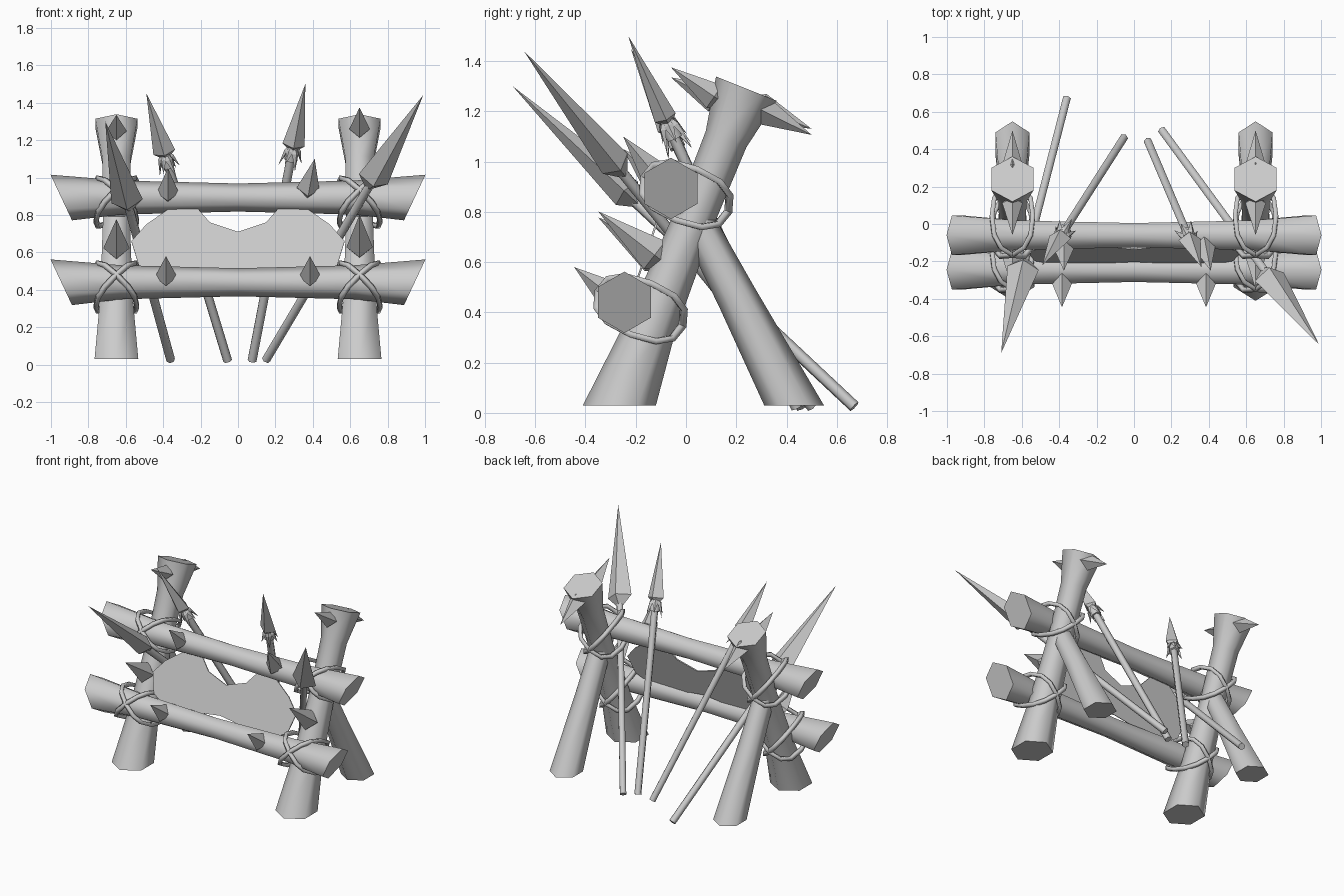
import bpy, bmesh, math
from mathutils import Vector as V

if "Cube" in bpy.data.objects:
    bpy.data.objects.remove(bpy.data.objects["Cube"])

grey = bpy.data.materials.new("plain grey")
grey.use_nodes = True
grey.diffuse_color = (0.6, 0.6, 0.6, 1)
grey.node_tree.nodes["Principled BSDF"].inputs["Base Color"].default_value = (0.6, 0.6, 0.6, 1)


def finish(name, bm):
    bmesh.ops.recalc_face_normals(bm, faces=bm.faces[:])
    me = bpy.data.meshes.new(name)
    bm.to_mesh(me)
    bm.free()
    me.materials.append(grey)
    ob = bpy.data.objects.new(name, me)
    bpy.context.collection.objects.link(ob)
    return ob


def frame(axis, hint):
    """Two directions square to the axis, the first nearest the hint."""
    u = (hint - axis * hint.dot(axis)).normalized()
    return u, axis.cross(u)


def log(name, a, b, rings, hint, sides=6, cut_a=None, cut_b=None):
    """Smooth log from a to b; rings are (fraction, radius), cuts are end plane normals."""
    a, b = V(a), V(b)
    axis = (b - a).normalized()
    u, w = frame(axis, V(hint))
    bm = bmesh.new()
    loops = []
    for t, r in rings:
        c = a.lerp(b, t)
        cut = cut_a if t == 0 else cut_b if t == 1 else None
        loop = []
        for i in range(sides):
            g = math.tau * i / sides
            off = (u * math.cos(g) + w * math.sin(g)) * r
            if cut:
                off -= axis * (off.dot(V(cut)) / axis.dot(V(cut)))
            loop.append(bm.verts.new(c + off))
        loops.append(loop)
    for p, q in zip(loops, loops[1:]):
        for i in range(sides):
            j = (i + 1) % sides
            bm.faces.new((p[i], p[j], q[j], q[i])).smooth = True
    for loop in (loops[0], loops[-1]):
        for e in bm.faces.new(loop).edges:
            e.smooth = False
    return finish(name, bm)


def spike(name, base, tip, r, wide=0.25, hint=(1, 0, 0), flat=1.0):
    """Four-sided blade, pointed at both ends and widest near its base."""
    base, tip = V(base), V(tip)
    u, w = frame((tip - base).normalized(), V(hint))
    mid = base.lerp(tip, wide)
    bm = bmesh.new()
    lo, hi = bm.verts.new(base), bm.verts.new(tip)
    ring = [bm.verts.new(mid + o) for o in (u * r, w * r * flat, -u * r, -w * r * flat)]
    for i in range(4):
        bm.faces.new((ring[i], ring[i - 1], hi))
        bm.faces.new((ring[i - 1], ring[i], lo))
    return finish(name, bm)


def rope(name, centre, depth, up, lean):
    """One diagonal loop round a post and a beam."""
    e = (V((lean, 0, 0)) + up).normalized()
    cu = bpy.data.curves.new(name, "CURVE")
    cu.dimensions = "3D"
    cu.bevel_depth, cu.bevel_resolution = 0.017, 0
    sp = cu.splines.new("POLY")
    sp.points.add(11)
    for i, p in enumerate(sp.points):
        c, s = math.cos(math.tau * i / 12), math.sin(math.tau * i / 12)
        q = centre + depth * 0.18 * math.copysign(abs(c) ** 0.8, c) \
            + e * 0.155 * math.copysign(abs(s) ** 0.8, s)
        p.co = (*q, 1)
    sp.use_cyclic_u = True
    cu.materials.append(grey)
    ob = bpy.data.objects.new(name, cu)
    bpy.context.collection.objects.link(ob)
    bpy.ops.object.select_all(action="DESELECT")
    ob.select_set(True)
    bpy.context.view_layer.objects.active = ob
    bpy.ops.object.convert(target="MESH")


foot, head = V((0, -0.265, 0.03)), V((0, 0.24, 1.29))
up = (head - foot).normalized()
out = V((0, -up.z, up.y))
beams = {"lower": V((0, -0.245, 0.44)), "upper": V((0, -0.06, 0.893))}

# Leaning posts, back props, lashings and post spikes on each side
for side, s in (("left", 1), ("right", -1)):
    x = V((0.65 * s, 0, 0))
    log(side + "_post", foot + x, head + x,
        [(0, 0.135), (0.25, 0.1), (0.6, 0.082), (0.84, 0.087), (1, 0.13)],
        (0, 1, 0), cut_a=(0, 0, 1))
    log(side + "_back_prop", V((0, 0.43, 0.03)) + x, V((0, -0.03, 0.9)) + x,
        [(0, 0.105), (0.5, 0.08), (1, 0.065)], (0, 1, 0), cut_a=(0, 0, 1))
    for level, c in beams.items():
        on_post = foot + up * (c - foot).dot(up)
        for k in (1, -1):
            rope(f"{side}_{level}_rope", on_post + out * 0.065 + x, out, up, k)
    spike(side + "_top_front_spike", V((0, 0.17, 1.22)) + x, V((0, -0.06, 1.355 + 0.02 * s)) + x, 0.055)
    spike(side + "_top_back_spike", V((0, 0.21, 1.25)) + x, V((0, 0.5, 1.118 - 0.012 * s)) + x, 0.06, 0.3)
    spike(side + "_middle_spike", V((0, -0.05, 0.57)) + x, V((0, -0.35, 0.79 + 0.012 * s)) + x, 0.07)
    spike(side + "_lower_beam_spike", (0.385 * s, -0.24, 0.42), (0.385 * s, -0.445, 0.58), 0.06, 0.3)

spike("left_upper_beam_spike", (0.36, -0.06, 0.87), (0.41, -0.25, 1.1), 0.062, 0.3)
spike("right_upper_beam_spike", (-0.375, -0.06, 0.86), (-0.375, -0.25, 1.05), 0.06, 0.3)

# Cross beams, flared at their slanted ends
for level, c in beams.items():
    x = V((0.945, 0, 0))
    log(level + "_beam", c - x, c + x,
        [(0, 0.122), (0.17, 0.091), (0.5, 0.075), (0.83, 0.091), (1, 0.122)],
        (0, 0, 1), cut_a=(1, 0, 0.47), cut_b=(1, 0, -0.47))

# Stretched hide between the beams
half = [(0, 0.71), (0.15, 0.76), (0.22, 0.84), (0.36, 0.84), (0.49, 0.75), (0.57, 0.66),
        (0.53, 0.53), (0.38, 0.45), (0.22, 0.45), (0.12, 0.5), (0, 0.515)]
outline = half + [(-x, z) for x, z in half[-2:0:-1]]
bm = bmesh.new()
bm.faces.new([bm.verts.new((x, -0.215 + (z - 0.48) * 0.34, z)) for x, z in outline])
bmesh.ops.triangulate(bm, faces=bm.faces[:])
hide = finish("hide", bm)
hide.modifiers.new("thickness", "SOLIDIFY").thickness = 0.008

# Spears: butt, tip, fraction where the head starts, head half width, barbed or not
spears = {
    "right_outer": ((-0.36, 0.67, 0.025), (-0.71, -0.69, 1.3), 0.62, 0.085, False),
    "left_outer": ((0.15, 0.5, 0.025), (0.99, -0.645, 1.44), 0.64, 0.085, False),
    "right_inner": ((-0.055, 0.46, 0.02), (-0.49, -0.22, 1.45), 0.75, 0.06, True),
    "left_inner": ((0.075, 0.44, 0.02), (0.36, -0.23, 1.5), 0.75, 0.06, True),
}
for name, (a, b, start, r, barbed) in spears.items():
    a, b = V(a), V(b)
    axis = (b - a).normalized()
    log(name + "_spear_shaft", a, a.lerp(b, start + 0.05), [(0, 0.024), (1, 0.024)], (0, 0, 1))
    spike(name + "_spear_head", a.lerp(b, start), b, r, 0.12, (1, 0, 0), 0.75)
    if barbed:
        u, w = frame(axis, V((1, 0, 0)))
        root = a.lerp(b, start + 0.03)
        log(name + "_spear_collar", root - axis * 0.09, root, [(0, 0.036), (1, 0.03)], (1, 0, 0))
        for i in range(6):
            g = math.tau * i / 6
            o = u * math.cos(g) + w * math.sin(g)
            spike(f"{name}_spear_barb", root + o * 0.02, root - axis * (0.1 + 0.03 * (i % 2)) + o * 0.06,
                  0.02, 0.3, o.cross(axis), 0.6)
